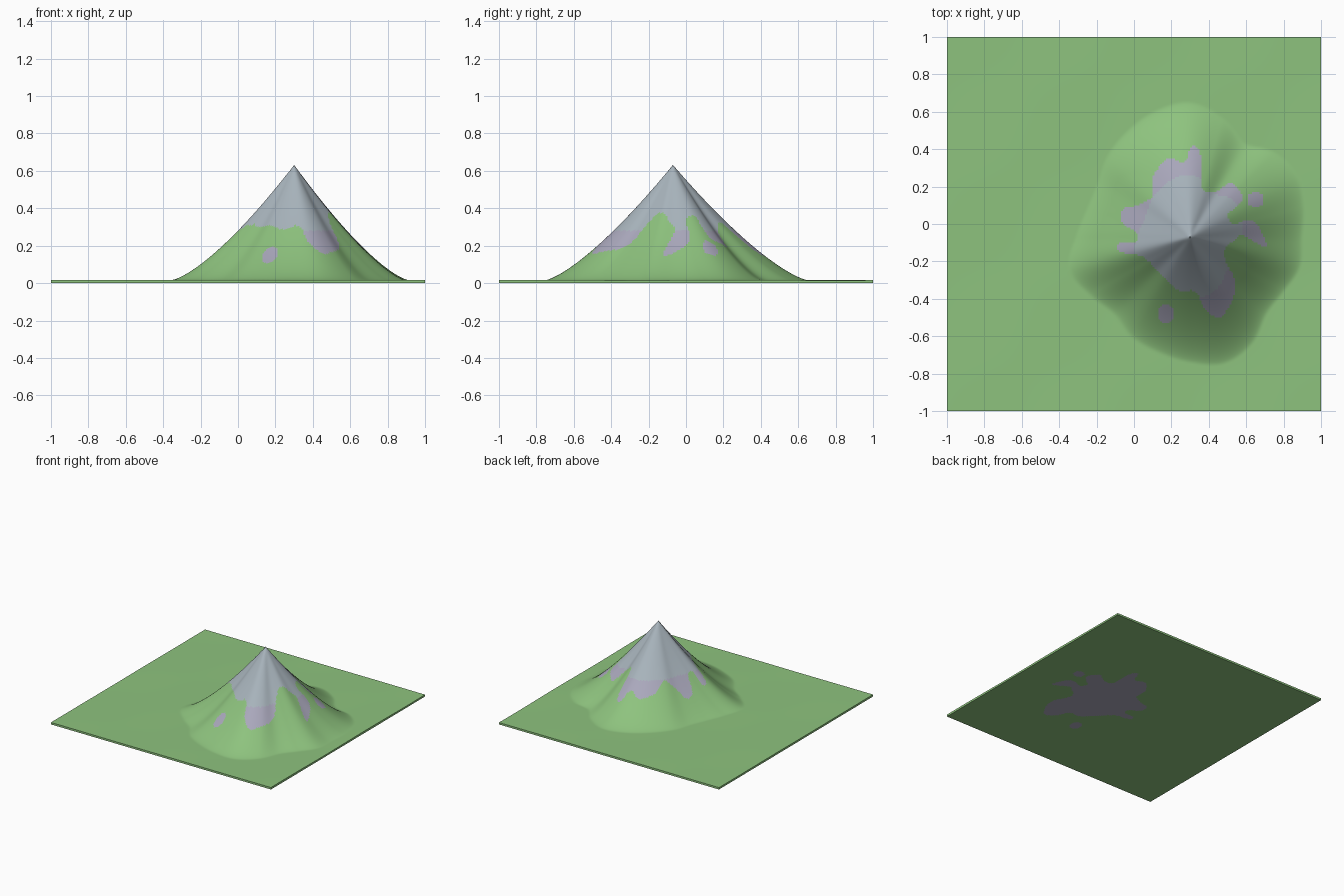
import bpy, bmesh, math

if "Cube" in bpy.data.objects:
    bpy.data.objects.remove(bpy.data.objects["Cube"])

N = 200                       # grid cells per side
PEAK = (0.30, -0.07)
SLAB, TOP = 0.016, 0.632

# foot radius of the mountain every 15 degrees, counted from +x
FOOT = [.60, .63, .66, .64, .58, .66, .72, .70, .66, .62, .57, .57,
        .61, .67, .62, .58, .62, .64, .67, .70, .66, .58, .58, .61]

# outline of the bare rock seen from above
ROCK = [(.33, .42), (.36, .35), (.36, .20), (.40, .17), (.45, .18), (.52, .22),
        (.58, .15), (.56, .10), (.50, .05), (.53, .0), (.60, .02), (.66, .0),
        (.71, -.12), (.65, -.10), (.58, -.06), (.52, -.10), (.48, -.15),
        (.50, -.22), (.54, -.30), (.53, -.40), (.46, -.50), (.38, -.46),
        (.33, -.36), (.25, -.36), (.17, -.30), (.10, -.22), (.04, -.17),
        (-.03, -.16), (-.09, -.14), (-.08, -.10), (.0, -.10), (.02, -.05),
        (-.06, .0), (-.06, .08), (.02, .10), (.10, .15), (.10, .25),
        (.18, .35), (.27, .33), (.30, .40)]
# small rock patches: centre and radii
PATCHES = [(.65, .13, .045, .04), (.17, -.48, .04, .055)]


def spline(v, s):
    """Closed Catmull-Rom through the values v at parameter s."""
    i = math.floor(s)
    t = s - i
    a, b, c, d = (v[(i + k) % len(v)] for k in (-1, 0, 1, 2))
    return b + .5 * t * (c - a + t * (2*a - 5*b + 4*c - d + t * (3*(b - c) + d - a)))


xs, ys = zip(*ROCK)
OUTLINE = [(spline(xs, k / 3), spline(ys, k / 3)) for k in range(3 * len(ROCK))]


def is_rock(x, y):
    for cx, cy, rx, ry in PATCHES:
        if ((x - cx) / rx) ** 2 + ((y - cy) / ry) ** 2 < 1:
            return True
    if not (-.12 < x < .74 and -.54 < y < .46):
        return False
    inside = False
    for (x1, y1), (x2, y2) in zip(OUTLINE, OUTLINE[1:] + OUTLINE[:1]):
        if (y1 > y) != (y2 > y) and x < x1 + (y - y1) * (x2 - x1) / (y2 - y1):
            inside = not inside
    return inside


def height(x, y):
    dx, dy = x - PEAK[0], y - PEAK[1]
    angle = math.degrees(math.atan2(dy, dx)) % 360
    t = math.hypot(dx, dy) / spline(FOOT, angle / 15)
    ripple = .0015 * math.sin(7 * x + 1) * math.sin(6 * y)
    return SLAB + ripple + (TOP - SLAB) * max(0, 1 - t) ** 1.36


def material(name, color):
    m = bpy.data.materials.new(name)
    m.diffuse_color = (*color, 1)
    m.use_nodes = True
    m.node_tree.nodes["Principled BSDF"].inputs["Base Color"].default_value = m.diffuse_color
    return m


# terrain: height-field top, flat underside and thin side walls
bm = bmesh.new()
co = [-1 + 2 * i / N for i in range(N + 1)]
top = [[bm.verts.new((x, y, height(x, y))) for y in co] for x in co]
low = [[bm.verts.new((x, y, 0)) for y in co] for x in co]
for i in range(N):
    for j in range(N):
        ring = [(i, j), (i + 1, j), (i + 1, j + 1), (i, j + 1)]
        up = bm.faces.new([top[a][b] for a, b in ring])
        down = bm.faces.new([low[a][b] for a, b in reversed(ring)])
        c = up.calc_center_median()
        if is_rock(c.x, c.y):
            up.material_index = 1 if c.z > .28 else 2
            down.material_index = 2
for k in range(N):
    for a, b in (((k, 0), (k + 1, 0)), ((k + 1, N), (k, N)),
                 ((0, k + 1), (0, k)), ((N, k), (N, k + 1))):
        bm.faces.new([low[a[0]][a[1]], low[b[0]][b[1]],
                      top[b[0]][b[1]], top[a[0]][a[1]]])

mesh = bpy.data.meshes.new("mountain_terrain")
bm.to_mesh(mesh)
bm.free()
for name, color in (("grass_green", (.27, .546, .209)),
                    ("rock_grey", (.392, .456, .503)),
                    ("rock_lilac_grey", (.402, .392, .503))):
    mesh.materials.append(material(name, color))
terrain = bpy.data.objects.new("mountain_terrain", mesh)
bpy.context.collection.objects.link(terrain)
bpy.context.view_layer.objects.active = terrain
terrain.select_set(True)
bpy.ops.object.shade_smooth_by_angle(angle=math.radians(50))
